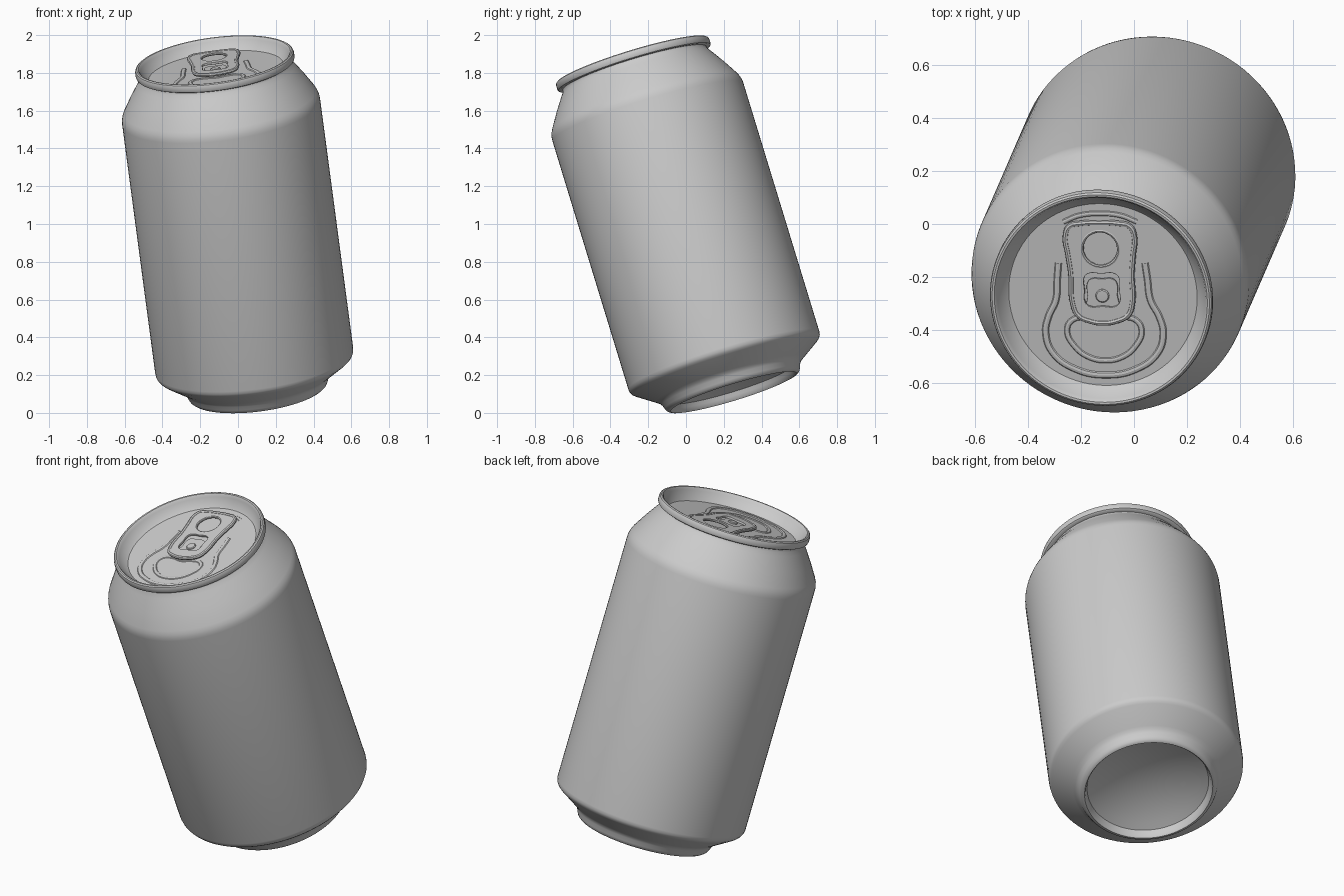
import bpy, bmesh, math
from mathutils import Matrix, Vector

if "Cube" in bpy.data.objects:
    bpy.data.objects.remove(bpy.data.objects["Cube"])

metal = bpy.data.materials.new("brushed aluminium")
metal.diffuse_color = (0.6, 0.6, 0.6, 1)
metal.use_nodes = True
metal.node_tree.nodes["Principled BSDF"].inputs["Base Color"].default_value = metal.diffuse_color

# Tilted frame of the can: origin at the centre of its foot, local z up the can
Z = Vector((-0.126, -0.290, 0.9486)).normalized()
Y = (Vector((0, 1, 0)) - Z * Z.y).normalized()
X = Y.cross(Z)
FRAME = Matrix.Translation((0.108, 0.252, 0.109)) @ Matrix((X, Y, Z)).transposed().to_4x4()
PANEL = 1.788           # height of the lid panel along the can


def place(name, mesh, z=0.0, flat=1.0, angle=35):
    """Put a finished mesh into the tilted can frame."""
    for p in mesh.polygons:
        p.use_smooth = True
    mesh.set_sharp_from_angle(angle=math.radians(angle))
    mesh.materials.clear()
    mesh.materials.append(metal)
    ob = bpy.data.objects.new(name, mesh)
    bpy.context.collection.objects.link(ob)
    ob.matrix_world = FRAME @ Matrix.Translation((0, 0, z)) @ Matrix.Diagonal((1, 1, flat, 1))
    return ob


def lathe(name, profile, n=96, z=0.0, angle=35):
    """Revolve a (radius, height) profile round the can axis."""
    bm = bmesh.new()
    rings = [[bm.verts.new((r * math.cos(2 * math.pi * j / n), r * math.sin(2 * math.pi * j / n), h))
              for j in range(n)] for r, h in profile]
    for a, b in zip(rings, rings[1:]):
        for j in range(n):
            k = (j + 1) % n
            bm.faces.new((a[j], a[k], b[k], b[j]))
    bmesh.ops.remove_doubles(bm, verts=bm.verts, dist=1e-5)
    mesh = bpy.data.meshes.new(name)
    bm.to_mesh(mesh)
    bm.free()
    return place(name, mesh, z, angle=angle)


def mirrored(half):
    return half + [(-x, y) for x, y in reversed(half) if x > 0]


def circle(cx, cy, r, n=12):
    return [(cx + r * math.cos(2 * math.pi * i / n), cy + r * math.sin(2 * math.pi * i / n)) for i in range(n)]


def curve_part(name, paths, z, bevel, extrude=0.0, fill=False, cyclic=True, flat=1.0):
    """Smooth outlines, either filled as a plate or swept as a bead."""
    cu = bpy.data.curves.new(name, 'CURVE')
    cu.dimensions = '2D' if fill else '3D'
    cu.fill_mode = 'BOTH' if fill else 'FULL'
    cu.bevel_depth, cu.extrude = bevel, extrude
    cu.bevel_resolution, cu.resolution_u = 2, 8
    for pts in paths:
        sp = cu.splines.new('BEZIER')
        sp.bezier_points.add(len(pts) - 1)
        for bp, (x, y) in zip(sp.bezier_points, pts):
            bp.co = (x, y, 0)
            bp.handle_left_type = bp.handle_right_type = 'AUTO'
        sp.use_cyclic_u = cyclic
    tmp = bpy.data.objects.new(name + "_curve", cu)
    bpy.context.collection.objects.link(tmp)
    bpy.context.view_layer.update()
    mesh = bpy.data.meshes.new_from_object(tmp.evaluated_get(bpy.context.evaluated_depsgraph_get()))
    bpy.data.objects.remove(tmp)
    return place(name, mesh, z, flat)


# Body: domed base, foot, wall, sloping shoulder and neck
dome = [(0.33 * i / 8, 0.045 + 0.065 * (1 - (i / 8) ** 2)) for i in range(9)]
lathe("can_body", dome + [
    (0.336, 0.025), (0.341, 0.008), (0.348, 0.0), (0.357, 0.002), (0.367, 0.010), (0.374, 0.023),
    (0.382, 0.045), (0.392, 0.060), (0.408, 0.072), (0.508, 0.140), (0.519, 0.150), (0.526, 0.162),
    (0.5285, 0.178), (0.5285, 1.565), (0.527, 1.583), (0.522, 1.602), (0.513, 1.621),
    (0.465, 1.700), (0.418, 1.770), (0.404, 1.790), (0.398, 1.803), (0.398, 1.815)])

# Lid: rolled rim, inner wall and flat panel
lathe("lid", [
    (0.398, 1.808), (0.414, 1.808), (0.421, 1.812), (0.424, 1.820), (0.424, 1.840), (0.421, 1.849),
    (0.414, 1.854), (0.406, 1.853), (0.400, 1.847), (0.396, 1.836), (0.366, PANEL + 0.006),
    (0.359, PANEL), (0.0, PANEL)])

# Pressed beads on the panel
curve_part("panel_bead", [mirrored([(0.165, 0.125), (0.172, 0.06), (0.180, -0.02), (0.212, -0.09),
                                    (0.224, -0.15), (0.200, -0.23), (0.115, -0.295), (0, -0.318)])],
           PANEL, 0.013, cyclic=False, flat=0.5)
curve_part("mouth_bead", [mirrored([(0, -0.105), (0.06, -0.092), (0.12, -0.10), (0.142, -0.14),
                                    (0.115, -0.205), (0.06, -0.248), (0, -0.260)])],
           PANEL, 0.011, flat=0.5)
curve_part("finger_bead", [mirrored([(0.14, 0.287), (0.08, 0.312), (0, 0.320)])],
           PANEL, 0.010, cyclic=False, flat=0.5)

# Pull tab: plate with finger hole and window, plus curled edges
outline = mirrored([(0, 0.290), (0.07, 0.287), (0.115, 0.275), (0.131, 0.235), (0.124, 0.165),
                    (0.116, 0.09), (0.113, -0.03), (0.095, -0.075), (0.05, -0.098), (0, -0.106)])
hole = circle(0, 0.188, 0.070)
window = mirrored([(0, 0.092), (0.05, 0.092), (0.066, 0.078), (0.068, 0.025),
                   (0.066, -0.026), (0.05, -0.041), (0, -0.041)])
curve_part("pull_tab", [outline, hole, window], PANEL + 0.020, 0.002, 0.004, fill=True)
curve_part("tab_edge", [outline], PANEL + 0.020, 0.011)
curve_part("tab_hole_edge", [hole], PANEL + 0.021, 0.007)

# Rivet tongue inside the tab window, and the rivet
curve_part("rivet_tongue", [mirrored([(0, 0.064), (0.04, 0.064), (0.054, 0.050), (0.055, 0.0),
                                      (0.055, -0.045), (0, -0.045)])],
           PANEL + 0.010, 0.002, 0.003, fill=True)
lathe("rivet", [(0.026, 0.0), (0.026, 0.018), (0.022, 0.022), (0.0, 0.023)], n=24, z=PANEL)
